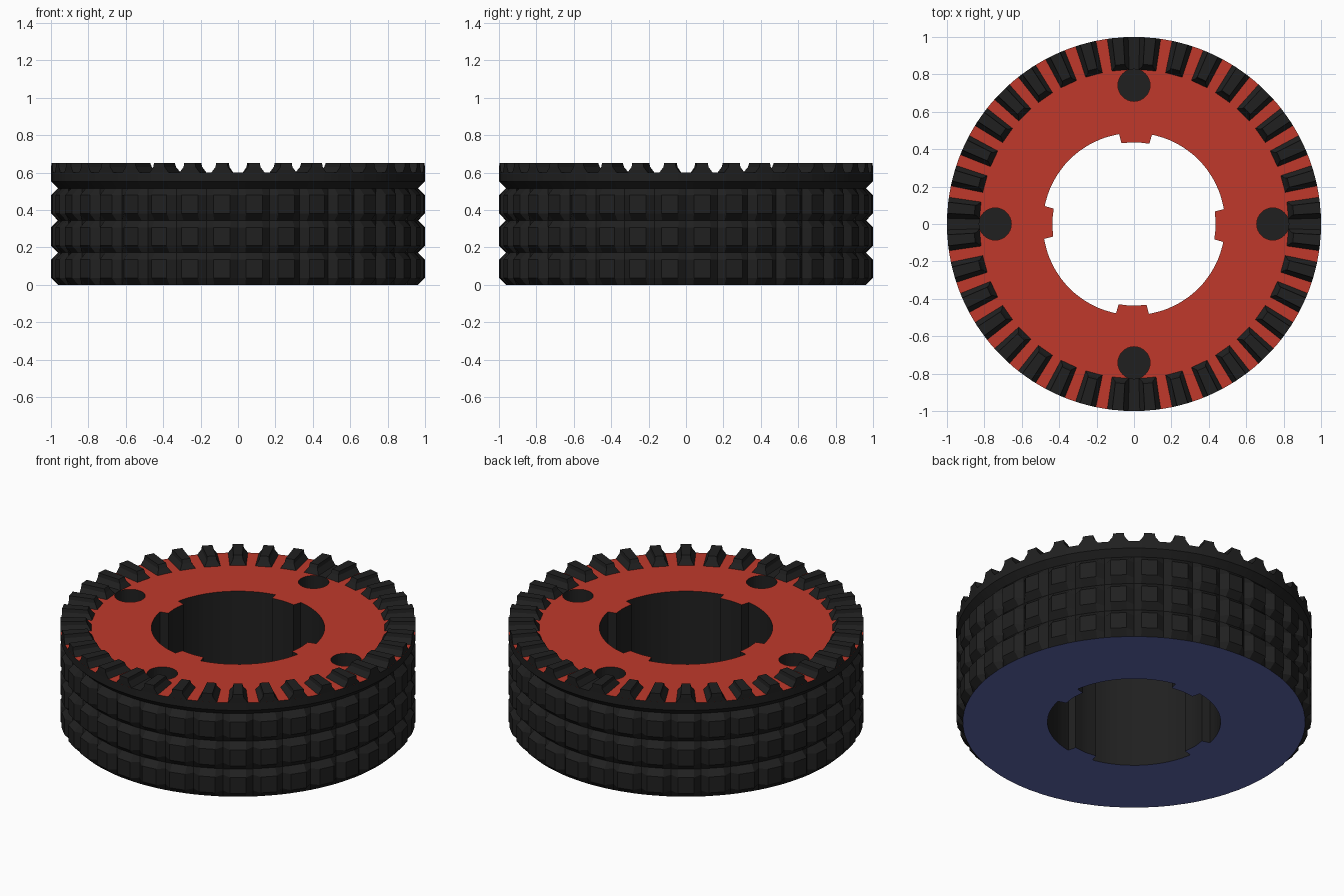
import bpy, bmesh
from math import sin, cos, radians, tau

if "Cube" in bpy.data.objects:
    bpy.data.objects.remove(bpy.data.objects["Cube"])

def material(name, rgb):
    m = bpy.data.materials.new(name)
    m.diffuse_color = (*[(c / 255 / 12.92 if c < 11 else ((c / 255 + 0.055) / 1.055) ** 2.4) for c in rgb], 1)
    m.use_nodes = True
    m.node_tree.nodes["Principled BSDF"].inputs["Base Color"].default_value = m.diffuse_color
    return m

rubber = material("black rubber", (32, 32, 32))
red = material("red face", (192, 57, 43))
blue = material("blue base", (94, 103, 174))

def polar(r, deg, z):
    return (r * cos(radians(deg)), r * sin(radians(deg)), z)

def finish(bm, name, mats):
    bmesh.ops.recalc_face_normals(bm, faces=bm.faces)
    me = bpy.data.meshes.new(name)
    bm.to_mesh(me)
    bm.free()
    for m in mats:
        me.materials.append(m)
    ob = bpy.data.objects.new(name, me)
    bpy.context.collection.objects.link(ob)
    return ob

COUNT, PITCH = 36, 10
TOP, CREST = 0.60, 0.652
R_GROOVE, R_INNER = 0.963, 0.825
LEFT, RIGHT = 2.4, 7.6      # block face edges within one pitch, in degrees
angles = [(k * PITCH + a, a > 0) for k in range(COUNT) for a in (0, LEFT, RIGHT)]
n = len(angles)

# Ring body: blocky tread, coloured end faces and keyed bore
bm = bmesh.new()

def loop(points):
    return [bm.verts.new(p) for p in points]

def bridge(a, b, mat):
    for i in range(n):
        j = (i + 1) % n
        f = bm.faces.new((a[i], a[j], b[j], b[i]))
        f.material_index = mat(i) if callable(mat) else mat

def bore(z):
    # Four inward keys, one on each axis, turned slightly
    pts = []
    for a, _ in angles:
        d = (a + 45) % 90 - 45
        size = abs(d)
        shift = 9.8 - size if abs(size - RIGHT) < 0.1 else 0.4 if abs(size - PITCH) < 0.1 else 0
        pts.append(polar(0.437 if size < 9 else 0.487, a + (shift if d > 0 else -shift) - 1, z))
    return loop(pts)

# Tread rows: groove, block bottom edge, block top edge
rows = [(0.172 * k + z, z > 0) for k in range(3) for z in (0, 0.037, 0.135)]
rows += [(0.516, False)]
rings = [loop(polar(1.0 if flat and raised else R_GROOVE, a, z) for a, raised in angles)
         for z, flat in rows]
rings += [loop(polar(1.0, a, z) for a, _ in angles) for z in (0.553, TOP)]
for lo, hi in zip(rings, rings[1:]):
    bridge(lo, hi, 0)

def gap_colour(i):
    # The four gaps behind the holes stay black
    mid = (angles[i][0] + angles[(i + 1) % n][0] + (360 if i == n - 1 else 0)) / 2
    return 0 if abs((mid + 45) % 90 - 45) < 2.1 else 1

inner = loop(polar(R_INNER, a, TOP) for a, _ in angles)
bore_top, bore_bottom = bore(TOP), bore(0)
bridge(rings[-1], inner, gap_colour)
bridge(inner, bore_top, 1)
bridge(bore_top, bore_bottom, 0)
bridge(bore_bottom, rings[0], 2)
body = finish(bm, "ring_body", (rubber, red, blue))

# Blind holes in the red face
bm = bmesh.new()
for k in range(4):
    x, y, _ = polar(0.742, 90 * k, 0)
    lo, hi = [[bm.verts.new((x + 0.086 * cos(tau * i / 32), y + 0.086 * sin(tau * i / 32), z))
               for i in range(32)] for z in (0.3, 0.8)]
    bm.faces.new(lo)
    bm.faces.new(hi)
    for i in range(32):
        j = (i + 1) % 32
        bm.faces.new((lo[i], lo[j], hi[j], hi[i]))
cutter = finish(bm, "hole_cutter", (rubber,))
cutter.hide_render = True
cutter.hide_viewport = True
cut = body.modifiers.new("holes", 'BOOLEAN')
cut.operation = 'DIFFERENCE'
cut.solver = 'EXACT'
cut.object = cutter

# Crown of teeth around the top edge: flared foot, upright crest
bm = bmesh.new()
for k in range(COUNT):
    c = (k + 0.5) * PITCH
    levels = []
    for z, half, inset in ((TOP - 0.002, 3.3, 0), (0.63, 1.9, 0.02), (CREST, 1.7, 0.03)):
        levels.append([bm.verts.new(polar(r, c + s * half, z))
                       for r, s in ((R_INNER + inset, -1), (1.0, -1), (1.0, 1), (R_INNER + inset, 1))])
    bm.faces.new(levels[0])
    bm.faces.new(levels[-1])
    for lo, hi in zip(levels, levels[1:]):
        for i in range(4):
            j = (i + 1) % 4
            bm.faces.new((lo[i], lo[j], hi[j], hi[i]))
finish(bm, "crown_teeth", (rubber,))
